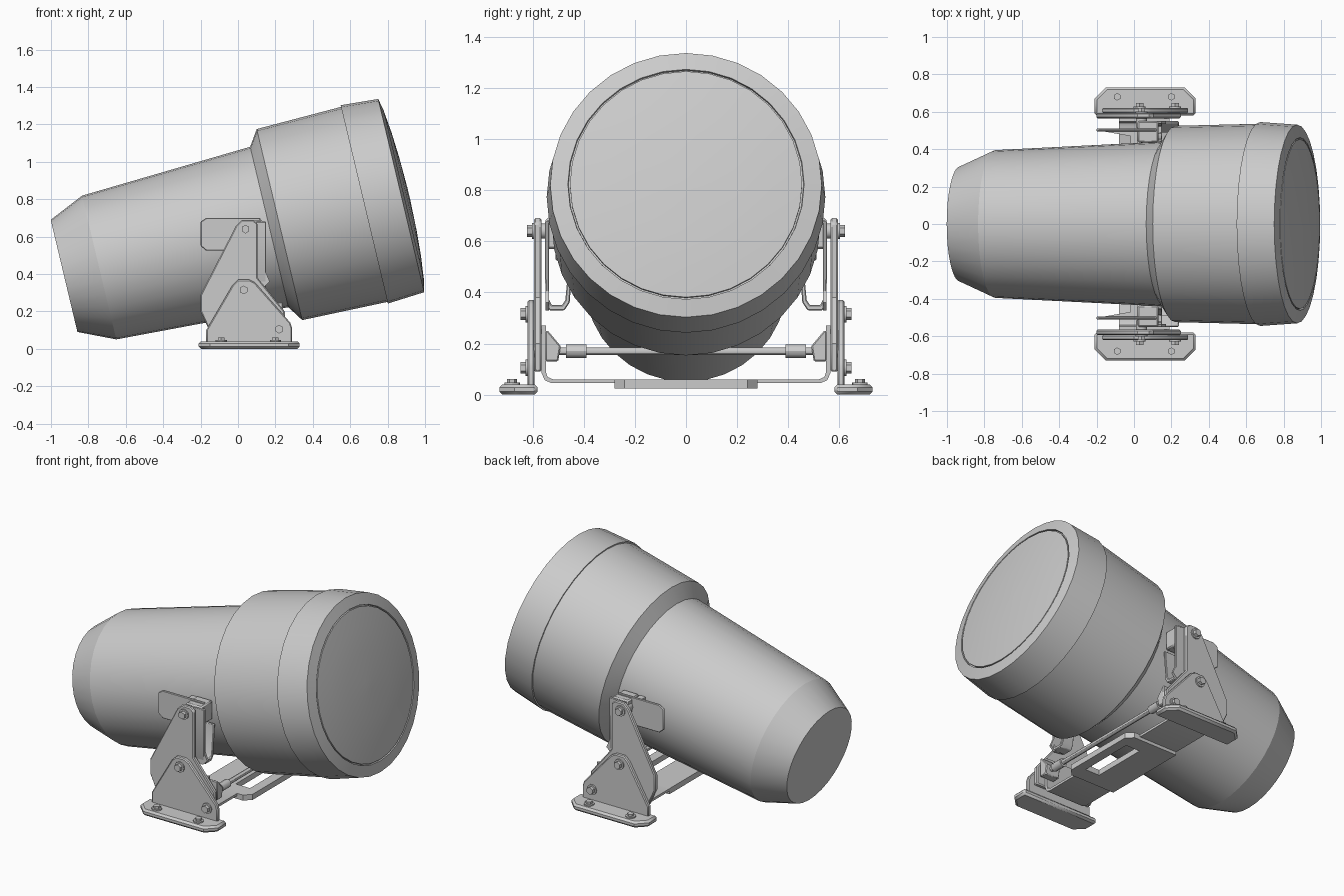
import bpy, bmesh, math
from mathutils import Vector, Matrix

if "Cube" in bpy.data.objects:
    bpy.data.objects.remove(bpy.data.objects["Cube"], do_unlink=True)

grey = bpy.data.materials.new("plain grey")
grey.use_nodes = True
grey.diffuse_color = (0.6, 0.6, 0.6, 1)
grey.node_tree.nodes["Principled BSDF"].inputs["Base Color"].default_value = (0.6, 0.6, 0.6, 1)


def finish(name, bm, mirror=True, bevel=0.0, angle=30):
    bmesh.ops.recalc_face_normals(bm, faces=bm.faces)
    mesh = bpy.data.meshes.new(name)
    bm.to_mesh(mesh)
    bm.free()
    mesh.materials.append(grey)
    ob = bpy.data.objects.new(name, mesh)
    bpy.context.collection.objects.link(ob)
    bpy.ops.object.select_all(action='DESELECT')
    ob.select_set(True)
    bpy.context.view_layer.objects.active = ob
    bpy.ops.object.shade_smooth_by_angle(angle=math.radians(angle))
    if bevel:
        mod = ob.modifiers.new("Bevel", 'BEVEL')
        mod.width = bevel
        mod.segments = 1
        mod.angle_limit = math.radians(50)
    if mirror:
        mod = ob.modifiers.new("Mirror", 'MIRROR')
        mod.use_axis = (False, True, False)
    return ob


def prism(name, outline, axis, lo, hi, bevel=0.0):
    """Extrude a 2D outline along one world axis."""
    place = {'x': lambda a, b, t: (t, a, b),
             'y': lambda a, b, t: (a, t, b),
             'z': lambda a, b, t: (a, b, t)}[axis]
    bm = bmesh.new()
    face = bm.faces.new([bm.verts.new(place(a, b, lo)) for a, b in outline])
    out = bmesh.ops.extrude_face_region(bm, geom=[face])
    verts = [v for v in out["geom"] if isinstance(v, bmesh.types.BMVert)]
    bmesh.ops.translate(bm, verts=verts, vec=Vector(place(0, 0, hi - lo)))
    return finish(name, bm, bevel=bevel)


def rect(a0, a1, b0, b1):
    return [(a0, b0), (a1, b0), (a1, b1), (a0, b1)]


def rod(name, centre, radius, length, axis='y', sides=6):
    turn = Matrix.Rotation(math.pi / 2, 4, 'X') if axis == 'y' else Matrix()
    bm = bmesh.new()
    bmesh.ops.create_cone(bm, cap_ends=True, segments=sides, radius1=radius, radius2=radius,
                          depth=length, matrix=Matrix.Translation(centre) @ turn)
    return finish(name, bm)


# Tilted lamp housing, turned around its long axis
tilt = math.radians(13.4)
along = Vector((math.cos(tilt), 0, math.sin(tilt)))
up = Vector((-math.sin(tilt), 0, math.cos(tilt)))
start = Vector((-0.93, 0, 0.39))
SIDES = 32


def turned(name, profile):
    bm = bmesh.new()
    rings = []
    for s, r in profile:
        ring = []
        for i in range(SIDES):
            a = math.tau * i / SIDES
            ring.append(bm.verts.new(start + along * s + up * (r * math.cos(a))
                                     + Vector((0, r * math.sin(a), 0))))
        rings.append(ring)
    for p, q in zip(rings, rings[1:]):
        for i in range(SIDES):
            j = (i + 1) % SIDES
            bm.faces.new((p[i], p[j], q[j], q[i]))
    bm.faces.new(rings[0])
    bm.faces.new(rings[-1])
    return finish(name, bm, mirror=False, angle=20)


turned("lamp_housing", [(0, 0.308), (0.193, 0.395), (1.128, 0.441), (1.184, 0.525),
                        (1.65, 0.536), (1.65, 0.545), (1.853, 0.531),
                        (1.868, 0.462), (1.855, 0.46)])
turned("front_lens", [(1.84, 0.454), (1.868, 0.454), (1.881, 0.34), (1.89, 0.2), (1.895, 0.03)])

# Feet with clipped outer corners
prism("foot", [(-0.21, 0.58), (0.33, 0.58), (0.33, 0.67), (0.27, 0.73), (-0.15, 0.73), (-0.21, 0.67)],
      'z', 0, 0.04, 0.012)
for x in (-0.09, 0.2):
    rod("foot_washer", (x, 0.68, 0.043), 0.03, 0.01, 'z', 12)
    rod("foot_bolt", (x, 0.68, 0.05), 0.02, 0.024, 'z')

# Side plates that carry the pivots
prism("lower_side_plate", [(-0.17, 0.03), (-0.17, 0.1), (-0.03, 0.34), (0, 0.37), (0.06, 0.37),
                           (0.09, 0.355), (0.28, 0.14), (0.29, 0.11), (0.29, 0.03)],
      'y', 0.592, 0.62, 0.006)
prism("upper_side_plate", [(-0.15, 0.09), (-0.2, 0.2), (-0.2, 0.29), (-0.01, 0.66), (0.02, 0.69),
                           (0.08, 0.69), (0.105, 0.67), (0.105, 0.38), (0.25, 0.2), (0.25, 0.09)],
      'y', 0.565, 0.594, 0.006)
for x, z, y in ((0.04, 0.64, 0.594), (0.03, 0.315, 0.62), (0.22, 0.105, 0.62)):
    rod("plate_washer", (x, y, z), 0.032, 0.016, sides=16)
    rod("plate_bolt", (x, y + 0.01, z), 0.023, 0.034)

# Pivot block, curved tab and hanging loop
prism("pivot_block", rect(0.02, 0.13, 0.57, 0.69), 'y', 0.435, 0.55, 0.008)
rod("pivot_pin", (0.04, 0.55, 0.64), 0.03, 0.07, sides=16)
prism("tab_plate", [(-0.2, 0.55), (-0.17, 0.525), (0.12, 0.525), (0.12, 0.7), (-0.17, 0.7), (-0.2, 0.68)],
      'y', 0.495, 0.51, 0.004)
prism("tab_arm", [(-0.02, 0.43), (0.02, 0.43), (0.02, 0.5), (-0.19, 0.51), (-0.19, 0.5), (-0.02, 0.47)],
      'z', 0.55, 0.68)
prism("loop_side", [(0.535, 0.68), (0.552, 0.68), (0.55, 0.36), (0.535, 0.33), (0.475, 0.33),
                    (0.455, 0.36), (0.44, 0.55), (0.455, 0.55), (0.472, 0.37), (0.485, 0.35),
                    (0.525, 0.35), (0.535, 0.37)], 'x', 0.07, 0.15, 0.004)
prism("loop_cheek", [(0.03, 0.68), (0.11, 0.68), (0.135, 0.64), (0.135, 0.44), (0.17, 0.36),
                     (0.14, 0.33), (0.07, 0.34)], 'y', 0.535, 0.55)

# Strap running under the housing, with a slotted centre plate
prism("under_strap", [(0.565, 0.27), (0.548, 0.27), (0.548, 0.09), (0.541, 0.069), (0.52, 0.06),
                      (0.25, 0.06), (0.25, 0.045), (0.525, 0.045), (0.552, 0.056), (0.565, 0.085)],
      'x', -0.08, 0.19)
prism("centre_plate", [(-0.08, 0), (-0.08, 0.28), (0.23, 0.28), (0.27, 0.24), (0.27, 0),
                       (0.21, 0), (0.21, 0.18), (0.11, 0.18), (0.11, 0)], 'z', 0.025, 0.06)

# Cross rod with sleeves and end blocks
rod("cross_rod", (0.2, 0.26, 0.17), 0.015, 0.52, sides=12)
rod("rod_sleeve", (0.2, 0.43, 0.17), 0.026, 0.08, sides=12)
prism("rod_end_block", [(0.55, 0.13), (0.5, 0.13), (0.49, 0.19), (0.54, 0.25), (0.55, 0.25)],
      'x', 0.14, 0.24, 0.005)
